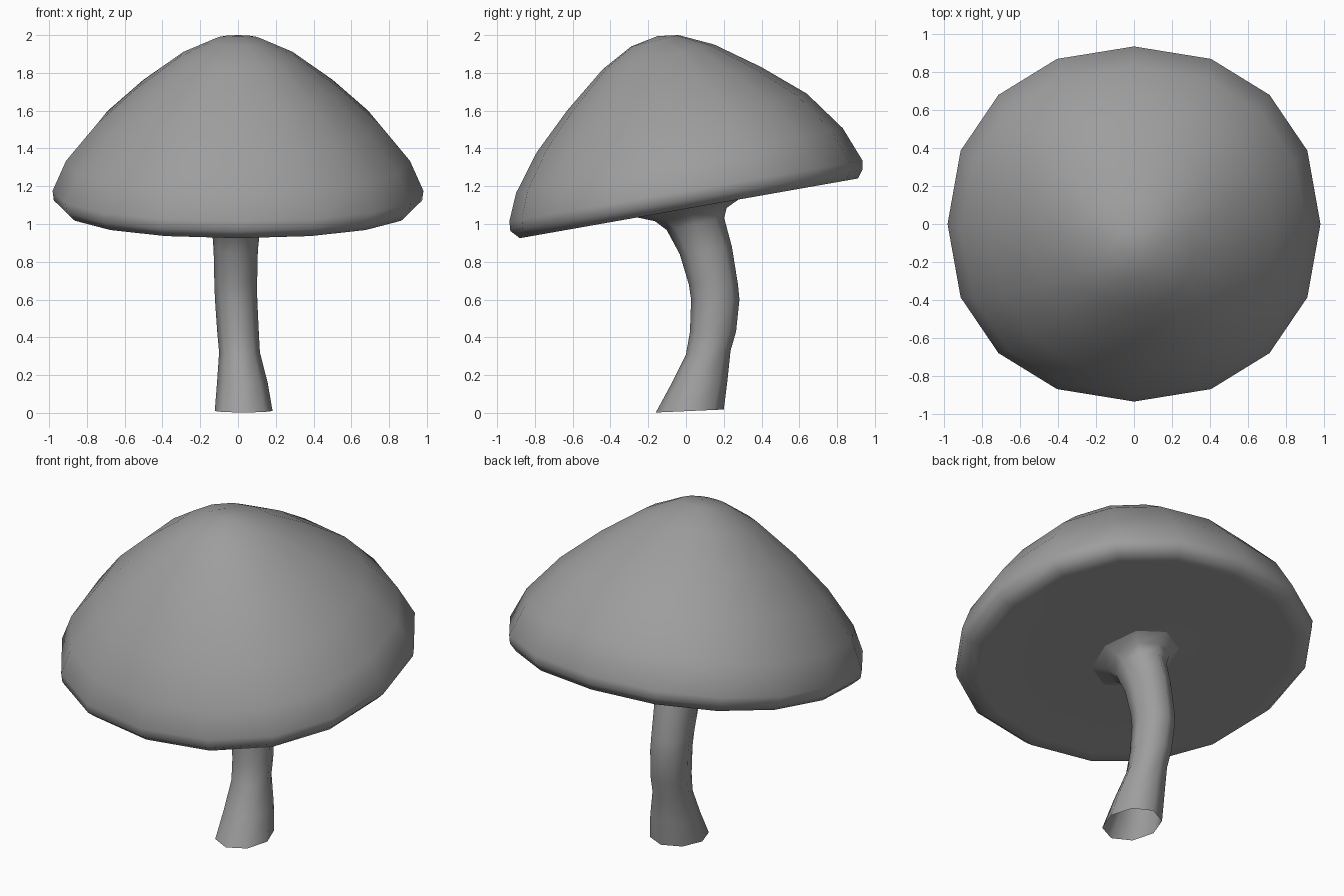
import bpy, bmesh
from math import cos, sin, tau, copysign

grey = bpy.data.materials.new("mid_grey")
grey.diffuse_color = (0.34, 0.34, 0.34, 1)


def fuller(v, power):
    """Push a sine or cosine outwards for a rounder-shouldered ring."""
    return copysign(abs(v) ** power, v)


def loft(name, rings, sides, power=1.0, apex=None):
    """Skin a stack of tilted elliptical rings: (x, y, z, rx, ry, rise towards +y)."""
    bm = bmesh.new()
    circle = [(fuller(cos(tau * i / sides), power), fuller(sin(tau * i / sides), power))
              for i in range(sides)]
    loops = [[bm.verts.new((x + rx * c, y + ry * s, z + rise * s)) for c, s in circle]
             for x, y, z, rx, ry, rise in rings]
    for low, high in zip(loops, loops[1:]):
        for i in range(sides):
            j = (i + 1) % sides
            bm.faces.new((low[i], low[j], high[j], high[i]))
    if apex:
        tip = bm.verts.new(apex)
        for i in range(sides):
            bm.faces.new((loops[-1][i], loops[-1][(i + 1) % sides], tip))
    mesh = bpy.data.meshes.new(name)
    bm.to_mesh(mesh)
    bm.free()
    for face in mesh.polygons:
        face.use_smooth = True
    mesh.materials.append(grey)
    obj = bpy.data.objects.new(name, mesh)
    bpy.context.collection.objects.link(obj)
    return obj


# Tilted cap: underside from the stem outwards, round the rim, up to the peak
loft("cap", [
    (0, 0.005, 1.082, 0.18, 0.230, 0.041),
    (0, 0.015, 1.085, 0.50, 0.480, 0.085),
    (0, 0.015, 1.085, 0.86, 0.830, 0.147),
    (0, 0.015, 1.083, 0.93, 0.895, 0.158),
    (0, 0.002, 1.125, 0.975, 0.932, 0.162),
    (0, 0.000, 1.175, 0.982, 0.935, 0.160),
    (0, -0.035, 1.335, 0.910, 0.865, 0.172),
    (0, -0.075, 1.535, 0.742, 0.715, 0.155),
    (0, -0.115, 1.715, 0.540, 0.515, 0.115),
    (0, -0.145, 1.885, 0.310, 0.295, 0.065),
    (0, -0.165, 1.970, 0.130, 0.125, 0.030),
], 16, power=0.92, apex=(0, -0.15, 1.995))

# Bent stem, open at the foot and flared where it meets the cap
loft("stem", [
    (0.030, 0.020, 0.010, 0.153, 0.180, 0.008),
    (0.023, 0.070, 0.160, 0.134, 0.149, 0.009),
    (0.008, 0.118, 0.320, 0.108, 0.118, 0.010),
    (0.000, 0.143, 0.430, 0.110, 0.122, 0.000),
    (-0.010, 0.155, 0.600, 0.112, 0.128, 0.000),
    (-0.012, 0.145, 0.680, 0.113, 0.130, 0.000),
    (-0.012, 0.105, 0.860, 0.117, 0.138, 0.020),
    (-0.010, 0.050, 1.000, 0.130, 0.152, 0.032),
    (-0.005, 0.025, 1.050, 0.160, 0.190, 0.035),
    (0.000, 0.010, 1.083, 0.215, 0.270, 0.048),
], 8)
